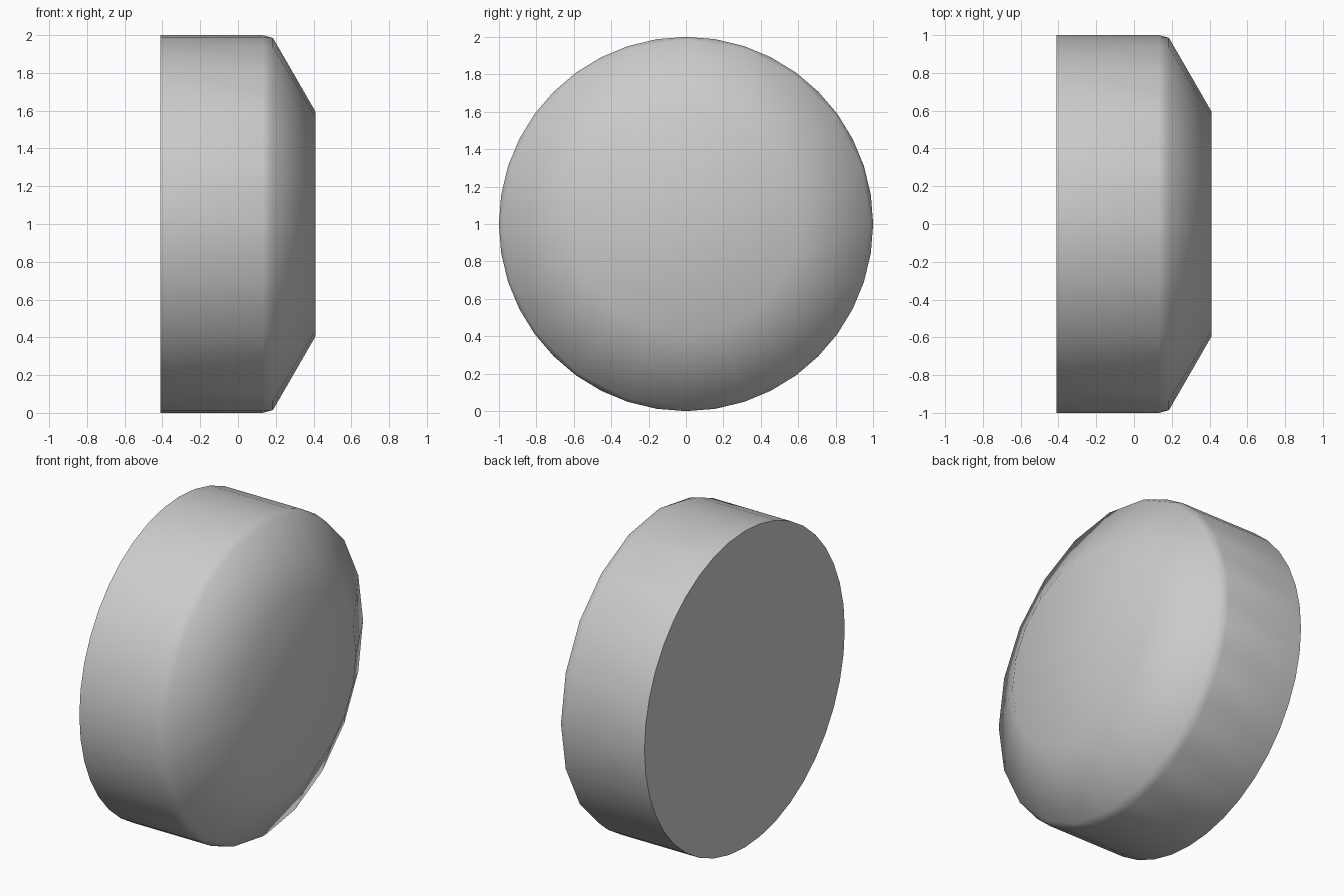
import bpy
import bmesh
from math import cos, sin, pi, radians

cube = bpy.data.objects.get("Cube")
if cube:
    bpy.data.objects.remove(cube, do_unlink=True)

# Plain grey
grey = bpy.data.materials.new("plain_grey")
grey.use_nodes = True
colour = (0.6, 0.6, 0.6, 1)
grey.diffuse_color = colour
grey.node_tree.nodes["Principled BSDF"].inputs["Base Color"].default_value = colour

bm = bmesh.new()
SIDES = 20


def ring(x, radius, count):
    """Circle of vertices around the x axis."""
    return [bm.verts.new((x, radius * cos(2 * pi * i / count),
                          1 + radius * sin(2 * pi * i / count)))
            for i in range(count)]


back = ring(-0.41, 1.0, SIDES * 2)
shoulder = ring(0.13, 1.0, SIDES * 2)
edge = ring(0.185, 0.985, SIDES)
cap = ring(0.41, 0.595, SIDES)

# Flat back and flat front cap
bm.faces.new(back)
bm.faces.new(cap)

# Straight outer wall
for i in range(SIDES * 2):
    j = (i + 1) % (SIDES * 2)
    bm.faces.new((back[i], back[j], shoulder[j], shoulder[i]))

# Rounded shoulder, then sloped front cut into triangles
for i in range(SIDES):
    j = (i + 1) % SIDES
    a, b, c = shoulder[2 * i], shoulder[2 * i + 1], shoulder[2 * j]
    bm.faces.new((a, b, edge[i]))
    bm.faces.new((b, edge[j], edge[i]))
    bm.faces.new((b, c, edge[j]))
    bm.faces.new((edge[i], edge[j], cap[i]))
    bm.faces.new((edge[j], cap[j], cap[i]))

bmesh.ops.recalc_face_normals(bm, faces=bm.faces)
mesh = bpy.data.meshes.new("round_knob")
bm.to_mesh(mesh)
bm.free()
mesh.materials.append(grey)
knob = bpy.data.objects.new("round_knob", mesh)
bpy.context.collection.objects.link(knob)

# Smooth shading with crisp back and front rims
bpy.ops.object.select_all(action="DESELECT")
knob.select_set(True)
bpy.context.view_layer.objects.active = knob
bpy.ops.object.shade_smooth_by_angle(angle=radians(35))
